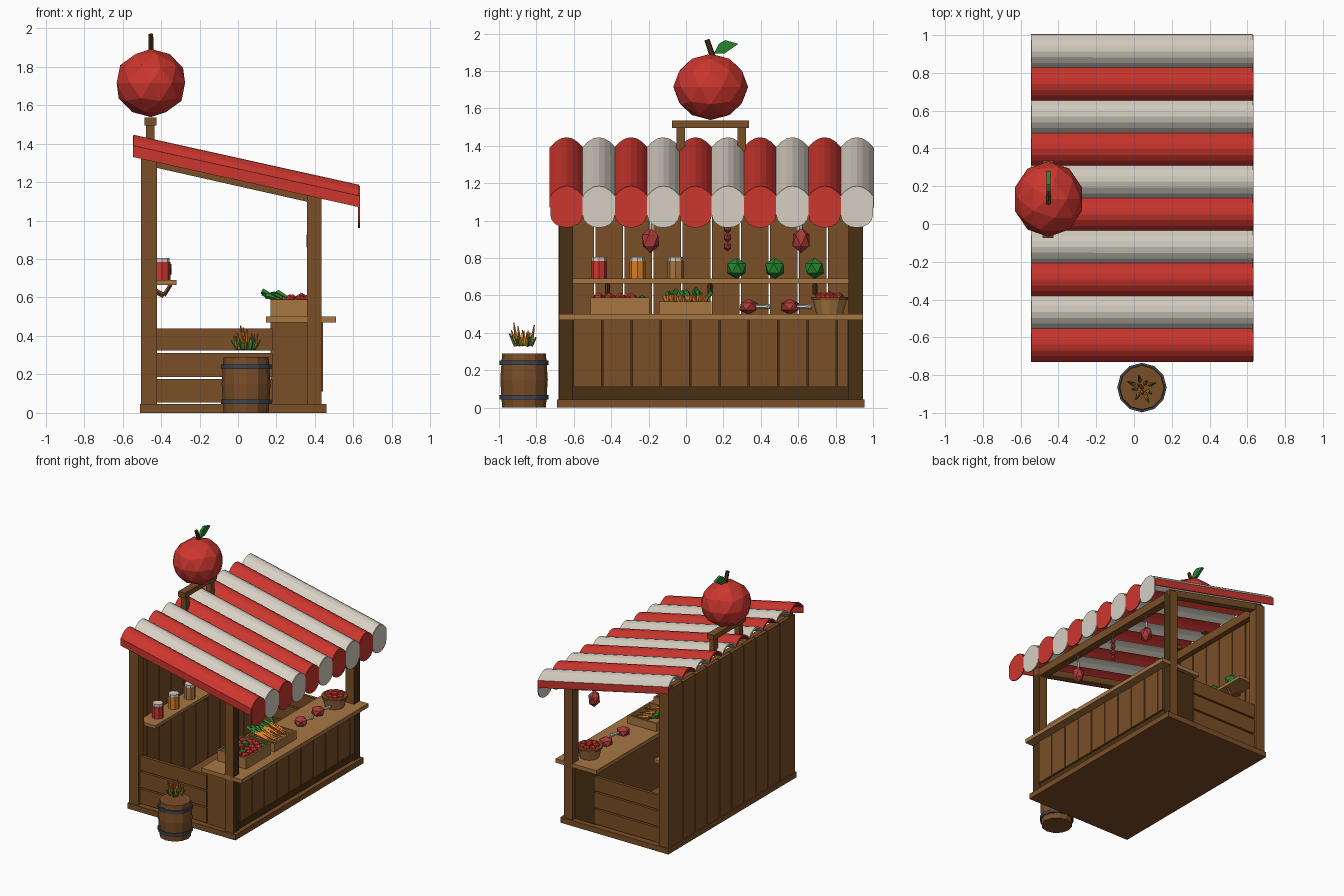
import bpy, bmesh, math, random
from mathutils import Vector, Matrix

if "Cube" in bpy.data.objects:
    bpy.data.objects.remove(bpy.data.objects["Cube"])
random.seed(4)

def material(name, r, g, b):
    m = bpy.data.materials.new(name)
    lin = [((c / 255 + 0.055) / 1.055) ** 2.4 for c in (r, g, b)]
    m.diffuse_color = (*lin, 1)
    m.use_nodes = True
    m.node_tree.nodes["Principled BSDF"].inputs["Base Color"].default_value = m.diffuse_color
    return m

WOOD = material("brown wood", 122, 78, 38)
PALE = material("light wood", 166, 118, 66)
DARK = material("dark wood", 72, 48, 18)
RED = material("red", 204, 54, 46)
WHITE = material("off white", 214, 207, 195)
GREEN = material("green", 40, 132, 48)
ORANGE = material("orange", 214, 126, 40)
MEAT = material("meat red", 172, 58, 58)
IRON = material("dark iron", 62, 70, 84)

def finish(name, bm, *mats):
    bmesh.ops.recalc_face_normals(bm, faces=bm.faces)
    me = bpy.data.meshes.new(name)
    bm.to_mesh(me)
    bm.free()
    for m in mats:
        me.materials.append(m)
    ob = bpy.data.objects.new(name, me)
    bpy.context.collection.objects.link(ob)
    return ob

def box(name, x, y, z, mat, shear=0):
    """Box from ranges; shear tilts it along x."""
    bm = bmesh.new()
    bmesh.ops.create_cube(bm, size=1)
    for v in bm.verts:
        p = [r[0] if c < 0 else r[1] for r, c in zip((x, y, z), v.co)]
        v.co = (p[0], p[1], p[2] + shear * (p[0] - x[0]))
    return finish(name, bm, mat)

def ball(name, c, r, mat, sub=1, turn=0):
    bm = bmesh.new()
    bmesh.ops.create_icosphere(bm, subdivisions=sub, radius=1)
    r = r if isinstance(r, tuple) else (r, r, r)
    for v in bm.verts:
        v.co = Matrix.Rotation(turn, 3, 'Z') @ v.co
        v.co = Vector([a * b + d for a, b, d in zip(v.co, r, c)])
    return finish(name, bm, mat)

def rod(name, p, q, r1, r2, mat, n=6):
    """Cone or cylinder between two points."""
    p, q = Vector(p), Vector(q)
    bm = bmesh.new()
    bmesh.ops.create_cone(bm, cap_ends=True, segments=n, radius1=r1,
                          radius2=r2, depth=(q - p).length)
    rot = (q - p).to_track_quat('Z', 'Y').to_matrix().to_4x4()
    bm.transform(Matrix.Translation((p + q) / 2) @ rot)
    return finish(name, bm, mat)

def plate(name, pts, off, mat):
    """Flat outline extruded by a vector."""
    bm = bmesh.new()
    f = bm.faces.new([bm.verts.new(p) for p in pts])
    g = bmesh.ops.extrude_face_region(bm, geom=[f])["geom"]
    bmesh.ops.translate(bm, vec=off, verts=[v for v in g if isinstance(v, bmesh.types.BMVert)])
    return finish(name, bm, mat)

# Floor, posts and roof frame
SLOPE = -0.225
box("floor", (-.51, .46), (-.69, .955), (0, .045), WOOD)
for y in (-.68, .87):
    box("back_post", (-.495, -.42), (y, y + .075), (.045, 1.31), WOOD)
    post = box("front_post", (.358, .434), (y, y + .075), (.045, 1.13), WOOD)
    post.data.materials.append(DARK)
    for f in post.data.polygons:
        f.material_index = int(f.normal.x > .5)
    box("rafter", (-.495, .434), (y + .01, y + .065), (1.29, 1.345), WOOD, SLOPE)
box("front_beam", (.365, .43), (-.68, .945), (1.06, 1.125), WOOD)
box("back_beam", (-.49, -.43), (-.68, .945), (1.25, 1.32), WOOD)

# Back wall boards
edges = [-.685] + [-.487 + .1552 * k for k in range(9)] + [.95]
for a, b in zip(edges, edges[1:]):
    box("back_board", (-.503, -.475), (a + .004, b - .004), (.045, 1.325), WOOD)

# Low side walls
for y in (-.66, .9):
    for z0, z1 in ((.055, .175), (.187, .312), (.324, .44)):
        box("side_board", (-.43, .18), (y, y + .025), (z0, z1), WOOD)

# Counter
body = box("counter_body", (.17, .424), (-.65, .915), (.045, .47), DARK)
body.data.materials.append(WOOD)
for f in body.data.polygons:
    f.material_index = int(f.normal.y < -.5 or f.normal.x < -.5)
w = 1.475 / 9.4
y = -.605
while y < .86:
    box("counter_panel", (.42, .441), (y + .004, min(y + w, .87) - .004), (.11, .47), WOOD)
    y += w
box("counter_top", (.145, .51), (-.68, .945), (.47, .502), PALE)

# Back shelf with brackets
box("shelf", (-.475, -.32), (-.605, .87), (.665, .69), PALE)
for y in (-.42, .13, .69):
    rod("shelf_bracket", (-.47, y, .655), (-.385, y, .61), .014, .014, WOOD, 4)
    rod("shelf_bracket_arm", (-.385, y, .61), (-.35, y, .667), .01, .01, WOOD, 4)

# Jars and cabbages on the shelf
for y, m in ((-.465, RED), (-.26, ORANGE), (-.055, PALE)):
    rod("jar", (-.395, y, .69), (-.395, y, .785), .043, .043, m, 8)
    rod("jar_lid", (-.395, y, .785), (-.395, y, .806), .04, .04, WHITE, 8)
for y in (.27, .475, .687):
    ball("cabbage", (-.395, y, .745), .057, GREEN, 1, y * 5)

# Striped awning: arched strips, scalloped front, side skirts
N, Y0, W, H = 10, -.725, .1725, .055
XB, XF, ZB, ZF = -.545, .628, 1.385, 1.125
for k in range(N):
    mat = RED if k % 2 == 0 else WHITE
    arc = [(Y0 + W * (k + t / 6), H * (1 - (t / 3 - 1) ** 2)) for t in range(7)]
    bm = bmesh.new()
    back = [bm.verts.new((XB, y, ZB + h)) for y, h in arc]
    front = [bm.verts.new((XF, y, ZF + h)) for y, h in arc]
    for i in range(6):
        bm.faces.new((back[i], front[i], front[i + 1], back[i + 1]))
    strip = finish("awning_strip", bm, mat)
    sol = strip.modifiers.new("thickness", 'SOLIDIFY')
    sol.thickness, sol.offset = .012, 0
    mid = Y0 + W * (k + .5)
    low = [(XF, mid + W / 2 * math.cos(a), 1.03 - .068 * math.sin(a))
           for a in [math.pi * i / 8 for i in range(9)]]
    plate("awning_scallop", [(XF - .004, y, ZF + h) for y, h in arc] +
          [(XF - .004, p[1], p[2]) for p in low], (.009, 0, 0), mat)
for y in (Y0 - .005, Y0 + W * N - .004):
    box("awning_skirt", (XB, XF), (y, y + .009), (ZB - .055, ZB + .004), RED, (ZF - ZB) / (XF - XB))

# Big fruit sign on its stand
for y in (-.05, .275):
    box("sign_leg", (-.478, -.434), (y, y + .045), (1.36, 1.50), WOOD)
box("sign_board", (-.485, -.425), (-.075, .337), (1.495, 1.536), WOOD)
ball("sign_fruit", (-.453, .132, 1.715), (.187, .2, .177), RED, 2)
rod("sign_stem", (-.453, .145, 1.87), (-.453, .112, 1.968), .016, .014, DARK, 6)
plate("sign_leaf", [(-.463, .15, 1.895), (-.463, .205, 1.893), (-.463, .28, 1.945),
                    (-.463, .21, 1.965), (-.463, .175, 1.945)], (.02, 0, 0), GREEN)

# Crates
def crate(x0, x1, y0, y1, z1):
    t, z = .014, (.502, z1)
    box("crate_bottom", (x0, x1), (y0, y1), (.502, .515), PALE)
    for a in (x0, x1 - t):
        box("crate_wall", (a, a + t), (y0, y1), z, PALE)
    for b in (y0, y1 - t):
        box("crate_end", (x0 + t, x1 - t), (b, b + t), z, PALE)

crate(.17, .43, -.51, -.195, .59)
for i in range(4):
    for j in range(5):
        ball("crate_fruit", (.21 + .06 * i, -.468 + .058 * j, .575 + random.uniform(-.008, .012)),
             .032, GREEN if (i * 2 + j) % 5 == 0 else RED, 1, i + j)

def carrot(tip, base, leaf, r):
    rod("carrot", tip, base, .003, r, ORANGE, 5)
    rod("carrot_leaf", base, leaf, r * .5, r * .9, GREEN, 4)

crate(.17, .43, -.145, .135, .568)
for i in range(14):
    y, x = -.11 + .0165 * i, .23 + random.uniform(-.02, .04)
    z = .575 + random.uniform(0, .02)
    carrot((x + .15, y + random.uniform(-.02, .02), .55), (x, y, z),
           (x - random.uniform(.05, .09), y + random.uniform(-.03, .03), z + random.uniform(.02, .045)), .017)

# Meat joints on the counter
for y in (.335, .555):
    ball("meat_joint", (.33, y, .54), (.055, .056, .042), MEAT, 1, y)
    rod("meat_bone", (.34, y + .03, .54), (.36, y + .105, .54), .011, .011, WHITE, 6)
    ball("meat_bone_end", (.36, y + .105, .54), .017, WHITE)

# Basket of fruit
rod("basket", (.33, .768, .502), (.33, .768, .58), .072, .092, PALE, 12)
rod("basket_rim", (.33, .768, .575), (.33, .768, .592), .098, .098, WOOD, 12)
for r, n in ((0, 1), (.052, 7)):
    for i in range(n):
        a = math.tau * i / n
        ball("basket_fruit", (.33 + r * math.cos(a), .768 + r * math.sin(a), .597 - r * .15), .028, RED, 1, i)

# Hanging hams and sausages
for y in (-.19, .615):
    ball("hanging_ham", (.395, y, .895), (.045, .052, .068), MEAT, 1, y)
    rod("ham_bone", (.395, y, .94), (.395, y, 1.0), .011, .011, WHITE)
    rod("ham_string", (.395, y, 1.0), (.395, y, 1.07), .005, .005, WHITE, 4)
for i in range(4):
    ball("sausage", (.395, .222, .862 + .048 * i), (.022, .022, .026), MEAT)
rod("sausage_string", (.395, .222, 1.0), (.395, .222, 1.07), .005, .005, WHITE, 4)

# Barrel with carrots
BX, BY = .042, -.866
for z0, z1, r0, r1 in ((0, .15, .117, .127), (.15, .29, .127, .117)):
    rod("barrel", (BX, BY, z0), (BX, BY, z1), r0, r1, WOOD, 12)
for z in (.045, .228):
    rod("barrel_hoop", (BX, BY, z), (BX, BY, z + .024), .131, .131, IRON, 12)
for i in range(11):
    a = i * 2.4
    r = .012 * math.sqrt(i) * 1.3
    x, y = BX + r * math.cos(a), BY + r * math.sin(a)
    dx, dy = .5 * (x - BX), .5 * (y - BY)
    top = random.uniform(.40, .455)
    rod("barrel_carrot", (x, y, .335), (x + dx, y + dy, top), .012, .003, ORANGE, 5)
    rod("barrel_leaf", (x, y, .332), (x + dx * 1.5, y + dy * 1.5, random.uniform(.36, .40)), .012, .004, GREEN, 4)
